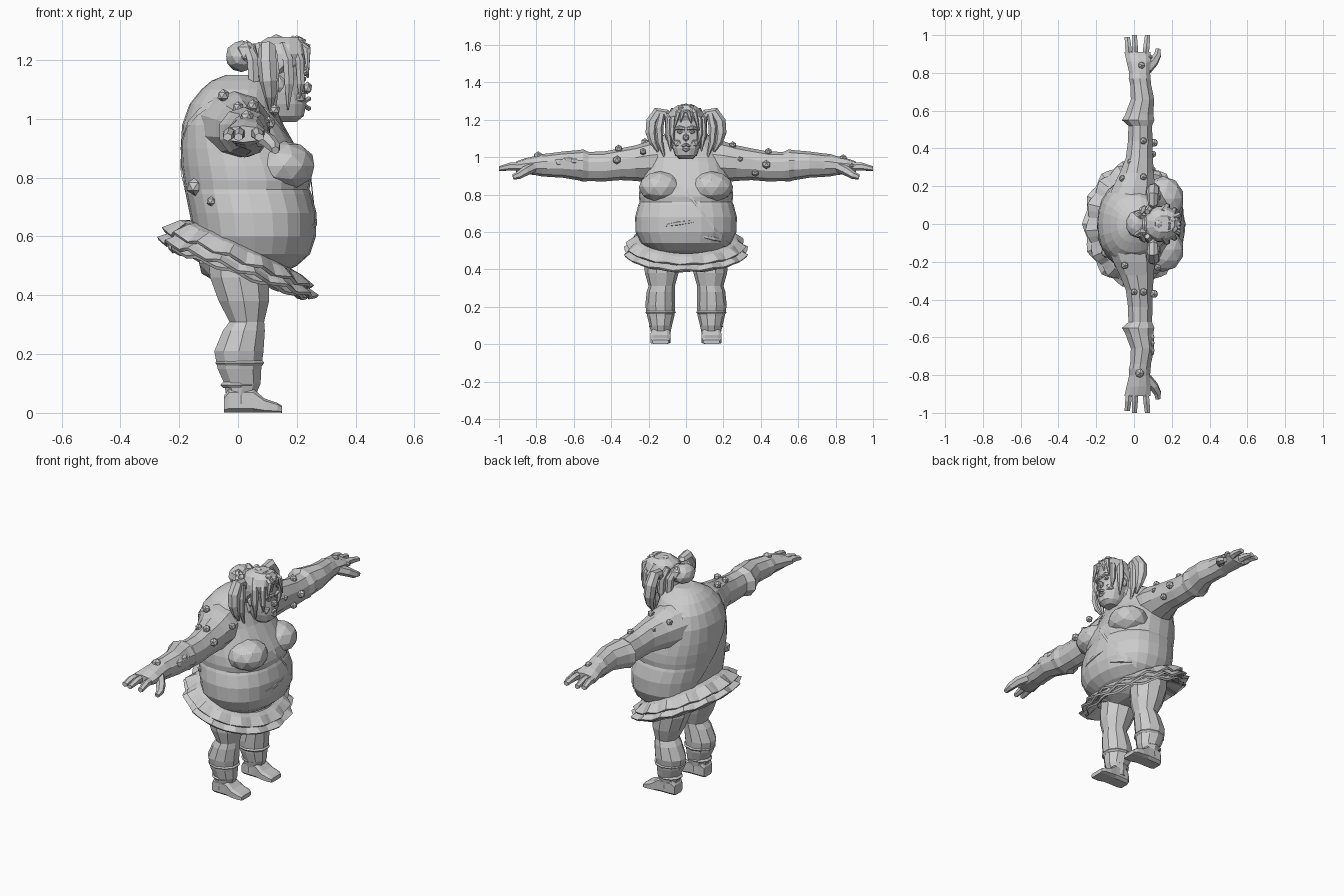
import bpy, bmesh, math
from mathutils import Vector as V

clay = bpy.data.materials.new("pale_grey")
clay.diffuse_color = (0.6, 0.6, 0.6, 1)
X, Y, Z = V((1, 0, 0)), V((0, 1, 0)), V((0, 0, 1))


def finish(name, bm):
    bmesh.ops.recalc_face_normals(bm, faces=bm.faces)
    me = bpy.data.meshes.new(name)
    bm.to_mesh(me)
    bm.free()
    me.materials.append(clay)
    ob = bpy.data.objects.new(name, me)
    bpy.context.collection.objects.link(ob)
    return ob


def ring(c, u, v, n=10, p=1.0):
    """Rounded ring of n points; p below 1 makes it boxier."""
    pts = []
    for i in range(n):
        a = math.tau * (i + 0.5) / n
        ca, sa = math.cos(a), math.sin(a)
        pts.append(V(c) + u * math.copysign(abs(ca) ** p, ca) + v * math.copysign(abs(sa) ** p, sa))
    return pts


def loft(name, rings, caps=True):
    bm = bmesh.new()
    rows = [[bm.verts.new(p) for p in r] for r in rings]
    n = len(rows[0])
    for a, b in zip(rows, rows[1:]):
        for i in range(n):
            bm.faces.new((a[i], a[(i + 1) % n], b[(i + 1) % n], b[i]))
    if caps:
        bm.faces.new(rows[0])
        bm.faces.new(rows[-1])
    return finish(name, bm)


def tube(name, pts, n=6, flat=1.0):
    """Tapered strand through (x, y, z, radius) points."""
    rings = []
    for i, q in enumerate(pts):
        t = (V(pts[min(i + 1, len(pts) - 1)][:3]) - V(pts[max(i - 1, 0)][:3])).normalized()
        u = (X - t * X.dot(t)).normalized()
        rings.append(ring(q[:3], u * q[3], t.cross(u) * q[3] * flat, n))
    return loft(name, rings)


def blob(name, c, s, sub=1):
    bm = bmesh.new()
    bmesh.ops.create_icosphere(bm, subdivisions=sub, radius=1)
    for v in bm.verts:
        v.co = V((c[0] + v.co.x * s[0], c[1] + v.co.y * s[1], c[2] + v.co.z * s[2]))
    return finish(name, bm)


# Torso: height, back, front, half width
PROFILE = [(.46, -.04, .12, .12), (.50, -.10, .20, .19), (.54, -.13, .245, .24),
           (.60, -.15, .265, .27), (.68, -.165, .267, .272), (.745, -.178, .25, .255),
           (.76, -.18, .243, .248), (.79, -.185, .248, .252), (.84, -.192, .235, .248),
           (.90, -.195, .20, .235), (.98, -.19, .155, .215), (1.05, -.165, .13, .19),
           (1.10, -.125, .12, .15), (1.13, -.09, .11, .10), (1.15, -.04, .09, .06)]


def torso_point(z, a, out=0.0):
    z = min(max(z, PROFILE[0][0]), PROFILE[-1][0])
    for lo, hi in zip(PROFILE, PROFILE[1:]):
        if z <= hi[0]:
            break
    t = (z - lo[0]) / (hi[0] - lo[0])
    _, b, f, w = [p + (q - p) * t for p, q in zip(lo, hi)]
    ca, sa = math.cos(a), math.sin(a)
    return V(((b + f) / 2 + ((f - b) / 2 + out) * math.copysign(abs(ca) ** .88, ca),
              (w + out) * math.copysign(abs(sa) ** .88, sa), z))


ANG = [math.tau * i / 24 for i in range(24)]
loft("torso", [[torso_point(p[0], a) for a in ANG] for p in PROFILE])

# Diagonal strap hugging the torso
edges = [[], []]
for a in ANG:
    lo, hi = .53, 1.11
    for _ in range(25):
        m = (lo + hi) / 2
        if m - .82 + 1.36 * torso_point(m, a).y > 0:
            hi = m
        else:
            lo = m
    for e, dz in zip(edges, (-.012, .012)):
        e.append(torso_point(lo + dz, a, .005))
loft("strap", edges, caps=False)

# Belly folds
for y0, z0, s in ((-.12, .63, 1), (.06, .58, -1)):
    path = []
    for k in range(5):
        y = y0 + .045 * k
        a = math.asin(max(-1, min(1, y / .27)))
        q = torso_point(z0 + s * .008 * k, a)
        path.append((q.x - .006, q.y, q.z, (.003, .010, .013, .010, .003)[k]))
    tube("belly_fold", path, 5)

# Tilted ruffled skirt: centre x, rx, ry, height, slope, ruffle depth
def skirt(name, rows, waves, phase):
    rings = []
    for cx, rx, ry, z0, sl, w in rows:
        r = []
        for i in range(56):
            a = math.tau * i / 56
            k = w * math.sin(waves * a + phase)
            x = cx + (rx + k) * math.cos(a)
            r.append(V((x, (ry + k) * math.sin(a), z0 - sl * x + k * .8)))
        rings.append(r)
    ob = loft(name, rings, caps=False)
    mod = ob.modifiers.new("cloth", "SOLIDIFY")
    mod.thickness = .012


skirt("skirt_top", [(.02, .17, .24, .58, .50, 0), (.01, .205, .275, .565, .45, .003),
                    (.0, .25, .315, .525, .38, .010)], 14, 0)
skirt("skirt_frill", [(.01, .20, .27, .545, .45, 0), (.0, .24, .305, .51, .38, .006),
                      (.0, .265, .33, .492, .36, .010)], 14, 1.6)
skirt("petticoat", [(.01, .17, .23, .52, .42, 0), (.0, .235, .30, .478, .36, .008)], 11, .5)
blob("hips", (.01, 0, .51), (.15, .23, .08), 2)

for s in (1, -1):
    side = "left" if s > 0 else "right"
    blob("breast_" + side, (.155, s * .135, .84), (.11, .118, .085), 2)

    # Leg: height, centre x, y, half depth, half width
    leg = [(.52, .0, .12, .105, .10), (.46, .005, .125, .105, .10), (.38, .02, .13, .09, .09),
           (.31, .03, .13, .062, .07), (.28, .02, .135, .075, .075), (.21, .003, .138, .088, .08),
           (.15, .005, .135, .078, .073), (.10, .015, .135, .065, .06), (.06, .01, .135, .053, .052),
           (.03, .01, .135, .054, .053)]
    loft("leg_" + side, [ring((x, s * y, z), X * a, Y * b, 10) for z, x, y, a, b in leg])
    # Foot
    loft("foot_" + side, [ring((x, s * .137, h / 2), Y * w, Z * h / 2, 8, .45) for x, w, h in
                          ((-.047, .038, .06), (-.03, .05, .085), (.05, .052, .085),
                           (.09, .056, .05), (.135, .054, .034), (.15, .045, .024))])
    for z, r in ((.17, .083), (.095, .064)):
        loft("leg_wrap_" + side, [ring((.006, s * .136, z + d), X * (r + e), Y * (r - .006 + e), 10)
                                  for d, e in ((-.01, -.004), (0, .005), (.01, -.004))])

    # Arm: y, centre x, z, half depth, half height
    arm = [(.12, -.02, .98, .13, .12), (.20, .0, .975, .115, .11), (.27, .015, .968, .095, .095),
           (.35, .028, .962, .075, .085), (.44, .033, .95, .068, .08), (.52, .033, .95, .066, .078),
           (.55, .022, .955, .09, .086), (.58, .028, .957, .078, .08), (.66, .045, .96, .065, .07),
           (.74, .035, .957, .058, .062), (.77, .03, .957, .061, .06), (.80, .03, .955, .058, .052),
           (.86, .025, .952, .068, .042), (.91, .018, .948, .072, .028)]
    loft("arm_" + side, [ring((x, s * y, z), X * a, Z * b, 10) for y, x, z, a, b in arm])
    # Fingers and thumb
    for fx, tx, w, tip in ((-.025, -.036, .019, .99), (.008, .002, .018, 1.0), (.06, .072, .019, 1.0)):
        loft("finger_" + side, [ring((x, s * y, z), X * a, Z * b, 6) for y, x, z, a, b in
                                ((.88, fx, .95, w, .024), (.94, (fx + tx) / 2, .95, w, .021),
                                 (tip, tx, .938, w * .85, .013))])
    tube("thumb_" + side, [(.07, s * .82, .945, .028), (.105, s * .86, .925, .026),
                           (.125, s * .895, .903, .021), (.127, s * .925, .893, .014)])

    # Pigtail with lock at the tip
    tube("pigtail_" + side, [(.10, s * .07, 1.18, .02), (.10, s * .11, 1.232, .026),
                             (.10, s * .15, 1.238, .031), (.10, s * .18, 1.19, .034),
                             (.105, s * .185, 1.13, .032), (.11, s * .175, 1.08, .022),
                             (.11, s * .15, 1.03, .006)], 7)
    tube("pigtail_inner_" + side, [(.115, s * .13, 1.23, .02), (.12, s * .145, 1.16, .024),
                                   (.12, s * .14, 1.08, .018), (.12, s * .115, 1.0, .005)])
    blob("hair_tie_" + side, (.10, s * .105, 1.225), (.028, .016, .028))
    # Loose strands framing the face
    for x, y, low, r in ((.21, .072, 1.07, .016), (.17, .09, 1.03, .02), (.09, .09, 1.02, .022),
                         (.05, .075, 1.06, .022)):
        tube("strand_" + side, [(x - .02, s * (y - .025), 1.255, r * .7), (x, s * y, 1.20, r),
                                (x + .004, s * (y + .004), 1.12, r * .9), (x, s * (y - .008), low, .003)])
    # Facial features
    blob("cheek_" + side, (.205, s * .04, 1.075), (.028, .03, .027))
    blob("eye_" + side, (.222, s * .032, 1.135), (.012, .015, .011))
    tube("brow_" + side, [(.234, s * .006, 1.152, .009), (.232, s * .035, 1.158, .011),
                          (.212, s * .062, 1.15, .007)])
    blob("ear_" + side, (.14, s * .082, 1.12), (.022, .014, .03))

# Neck and head: height, back, front, half width
loft("neck", [ring((x, 0, z), X * r, Y * r, 10) for x, z, r in
              ((.05, 1.03, .10), (.09, 1.08, .085), (.12, 1.13, .07))])
HEAD = [(.99, .13, .20, .035), (1.01, .10, .225, .058), (1.05, .08, .234, .073),
        (1.09, .065, .230, .080), (1.13, .055, .225, .080), (1.16, .05, .232, .082),
        (1.21, .055, .228, .08), (1.25, .08, .21, .06)]
loft("head", [ring(((b + f) / 2, 0, z), X * (f - b) / 2, Y * w, 14, .85) for z, b, f, w in HEAD])
HAIR = [(1.10, .045, .13, .085), (1.15, .04, .17, .094), (1.185, .04, .225, .098),
        (1.22, .045, .243, .096), (1.255, .065, .235, .078), (1.278, .10, .215, .045)]
loft("hair_cap", [ring(((b + f) / 2, 0, z), X * (f - b) / 2, Y * w, 12, .9) for z, b, f, w in HAIR])
blob("nose", (.236, 0, 1.105), (.018, .018, .022))
for z, w in ((1.068, .036), (1.036, .032)):
    tube("lip", [(.218, -w, 1.052, .005), (.24, 0, z, .009), (.218, w, 1.052, .005)])

# Fringe and crown curls
for y0, y1, z1 in ((-.02, -.065, 1.15), (.0, .03, 1.18), (.025, .07, 1.14), (-.01, -.03, 1.185)):
    tube("fringe", [(.18, y0, 1.272, .014), (.235, (y0 + y1) / 2, 1.235, .015), (.238, y1, z1, .003)])
for x, y, z in ((.20, .022, 1.268), (.21, -.025, 1.262), (.13, .0, 1.272), (.225, 0, 1.245)):
    blob("crown_curl", (x, y, z), (.024, .022, .016))

# Bun on the back of the head
blob("bun", (.012, 0, 1.213), (.055, .072, .054), 2)
for y in (-.045, .045):
    blob("bun_curl", (.03, y, 1.225), (.04, .035, .043))
loft("bun_tie", [ring((x, 0, 1.205), Y * r, Z * r * .9, 10) for x, r in ((.035, .05), (.055, .058), (.075, .05))])

# Warts on arms and body
WARTS = [(.105, -.37, .985, .024), (.125, -.23, 1.03, .02), (.105, .43, .96, .024),
         (.10, .37, .915, .02), (.10, .29, .99, .016), (.09, .83, .94, .018), (.085, .885, .955, .014),
         (.05, -.36, 1.045, .022), (.0, -.36, 1.04, .02), (.05, .44, 1.03, .02), (.04, .84, .995, .02),
         (.03, -.79, 1.005, .026), (.05, .25, 1.065, .02), (-.05, -.22, 1.08, .022),
         (-.06, .24, 1.04, .02), (-.145, -.15, .77, .032), (-.09, -.215, .72, .018), (-.02, .33, 1.02, .018)]
for x, y, z, r in WARTS:
    blob("wart", (x, y, z), (r, r, r))
# Raised scab patches on the forearm
for y, z, r in ((-.63, .985, .03), (-.67, .975, .035), (-.60, .98, .025)):
    blob("scab", (.092, y, z), (.018, r, r * .8))
